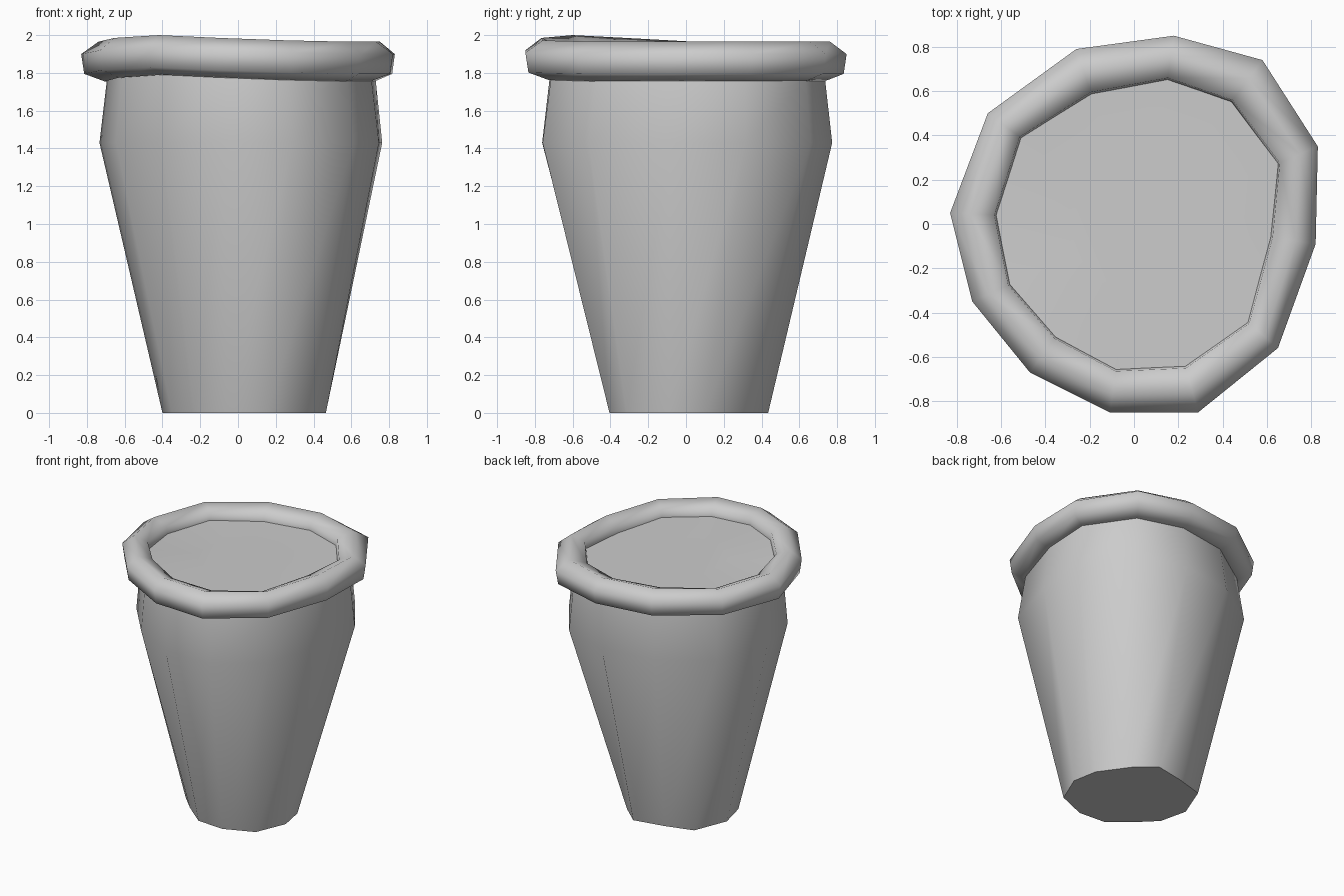
import bpy, bmesh
from math import cos, sin, radians
from mathutils import Vector

cube = bpy.data.objects.get("Cube")
if cube:
    bpy.data.objects.remove(cube, do_unlink=True)

grey = bpy.data.materials.new("plain_grey")
grey.use_nodes = True
colour = (0.6, 0.6, 0.6, 1)
grey.diffuse_color = colour
grey.node_tree.nodes["Principled BSDF"].inputs["Base Color"].default_value = colour


def outline(points):
    return [Vector((x, y, 0)) for x, y in points]


# Irregular outlines of the rim and the base, matched point for point
outer = outline([(-.83, .05), (-.73, -.35), (-.47, -.67), (-.11, -.85), (.29, -.85), (.65, -.56),
                 (.82, -.09), (.83, .35), (.58, .74), (.18, .85), (-.26, .79), (-.66, .50)])
inner = outline([(-.615, .04), (-.555, -.27), (-.35, -.505), (-.08, -.65), (.23, -.635), (.51, -.44),
                 (.61, -.06), (.645, .27), (.435, .545), (.15, .645), (-.19, .58), (-.505, .385)])
base = outline([(-.40, .08), (-.35, -.13), (-.23, -.25), (-.06, -.39), (.15, -.405), (.37, -.315),
                (.465, -.09), (.43, .10), (.28, .31), (.14, .435), (-.09, .39), (-.30, .33)])
middle = [(a + b) / 2 for a, b in zip(outer, inner)]
LIFT = [0, .02, .035, .02, .007] + [0] * 7      # the rim bulges up at one corner


def loft(name, rings, close=False, cap_first=False, cap_last=False):
    """Skin a list of equal-length rings; close joins the last to the first."""
    bm = bmesh.new()
    loops = [[bm.verts.new(p) for p in ring] for ring in rings]
    pairs = list(zip(loops, loops[1:]))
    if close:
        pairs.append((loops[-1], loops[0]))
    for a, b in pairs:
        for i in range(len(a)):
            j = (i + 1) % len(a)
            bm.faces.new((a[i], a[j], b[j], b[i]))
    if cap_first:
        bm.faces.new(loops[0][::-1])
    if cap_last:
        bm.faces.new(loops[-1])
    bmesh.ops.recalc_face_normals(bm, faces=bm.faces)
    mesh = bpy.data.meshes.new(name)
    bm.to_mesh(mesh)
    bm.free()
    mesh.materials.append(grey)
    ob = bpy.data.objects.new(name, mesh)
    bpy.context.collection.objects.link(ob)
    bpy.ops.object.select_all(action='DESELECT')
    ob.select_set(True)
    bpy.context.view_layer.objects.active = ob
    bpy.ops.object.shade_smooth_by_angle(angle=radians(68))


def body_ring(scale, z, stretch=0):
    """Scaled copy of the rim centreline, optionally stretched on a diagonal."""
    diagonal = Vector((-1, 1, 0)).normalized()
    return [p * scale + diagonal * p.dot(diagonal) * stretch + Vector((.01, .008, z))
            for p in middle]


# Tapered body with a slightly drawn-in neck
loft("pot_body", [base, body_ring(1.013, 1.43, .03), body_ring(.975, 1.76), body_ring(.965, 1.84)],
     cap_first=True)

# Thick rolled rim, six-sided in section and twisted
sections = []
for o, i, m, lift in zip(outer, inner, middle, LIFT):
    half = (o - i) / 2 / .925
    section = []
    for k in range(6):
        a = radians(22 + 60 * k)
        section.append(m + half * cos(a) + Vector((0, 0, 1.86 + lift + .106 * sin(a))))
    sections.append(section)
loft("rolled_rim", sections, close=True)

# Flat filling inside the rim, reaching into the roll
loft("filling", [[m.lerp(i, .7) + Vector((0, 0, 1.87 + l)) for m, i, l in zip(middle, inner, LIFT)],
                 [i * .5 + Vector((0, 0, 1.87 + l * .5)) for i, l in zip(inner, LIFT)]],
     cap_last=True)
